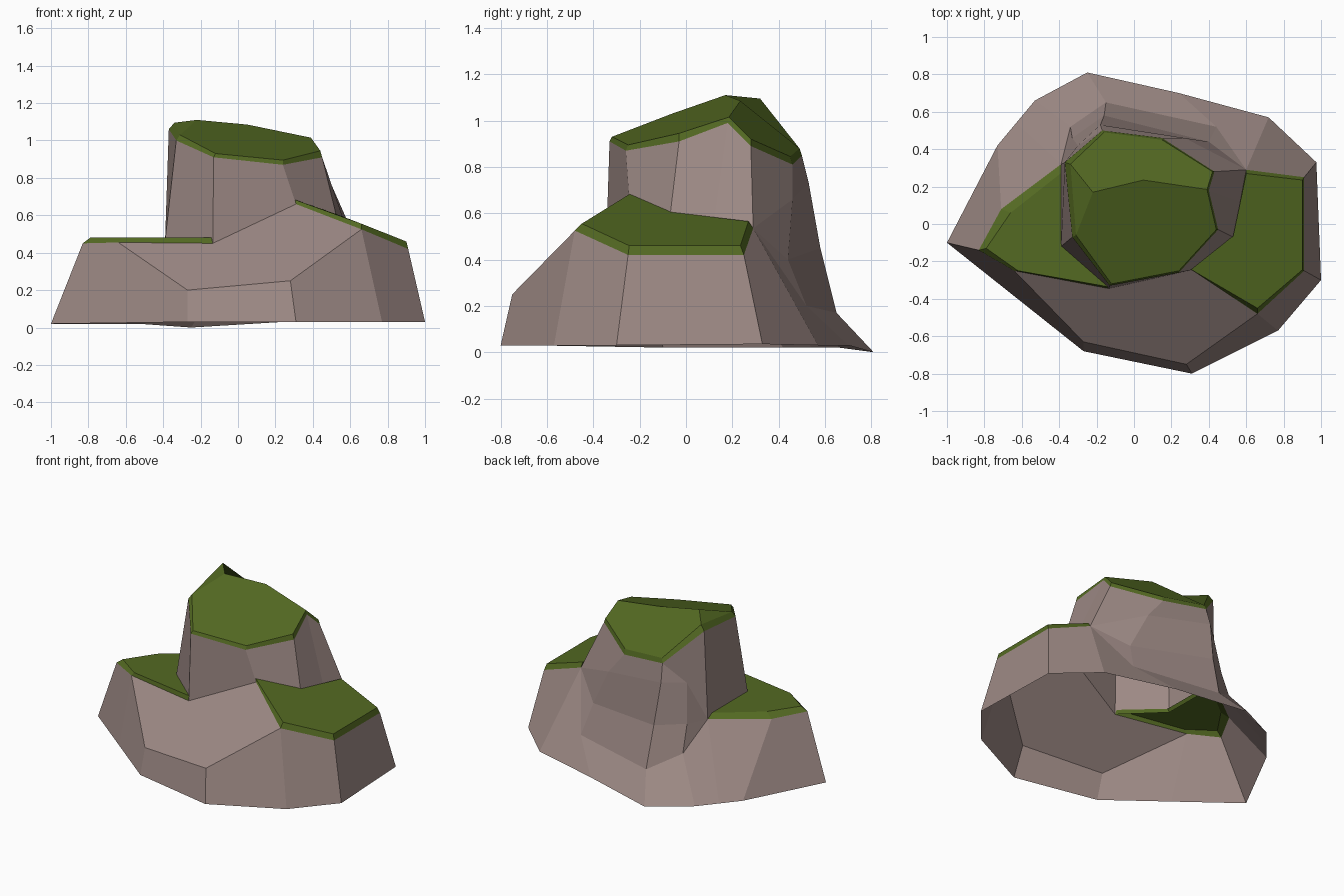
import bpy
import bmesh
from mathutils import Vector

default_cube = bpy.data.objects.get("Cube")
if default_cube:
    bpy.data.objects.remove(default_cube, do_unlink=True)


def make_material(name, colour):
    material = bpy.data.materials.new(name)
    material.use_nodes = True
    material.diffuse_color = (*colour, 1)
    shader = material.node_tree.nodes["Principled BSDF"]
    shader.inputs["Base Color"].default_value = (*colour, 1)
    shader.inputs["Roughness"].default_value = 0.9
    return material


def add_face(bm, points):
    """Add one polygon, skipping repeated corners."""
    corners = []
    for point in points:
        if point not in corners:
            corners.append(point)
    if len(corners) > 2:
        bm.faces.new([bm.verts.new(p) for p in corners])


def loft(bm, lower, upper, closed=False):
    """Join two outlines with a strip of faces."""
    count = len(lower)
    for i in range(count if closed else count - 1):
        j = (i + 1) % count
        add_face(bm, (lower[i], lower[j], upper[j], upper[i]))


def finish(bm, name, material):
    """Weld the strips, turn every face outward and make the object."""
    bmesh.ops.remove_doubles(bm, verts=bm.verts, dist=0.0005)
    core = Vector((0, 0, 0.1))
    for face in bm.faces:
        face.normal_update()
        if face.normal.dot(face.calc_center_median() - core) < 0:
            face.normal_flip()
    mesh = bpy.data.meshes.new(name)
    bm.to_mesh(mesh)
    bm.free()
    mesh.materials.append(material)
    obj = bpy.data.objects.new(name, mesh)
    bpy.context.collection.objects.link(obj)
    return obj


stone = make_material("pinkish_grey_stone", (0.335, 0.25, 0.232))
grass = make_material("moss_green", (0.088, 0.143, 0.016))

# Corners shared between the ledges, the tower and the skirt
left_back = (-.39, .32, .455)
left_front = (-.64, -.25, .455)
tower_front = (-.135, -.345, .45)
tower_left = (-.39, -.12, .46)
right_peak = (.31, -.245, .66)
right_front = (.66, -.48, .525)
right_back = (.6, .29, .535)
right_inner = (.53, -.07, .58)
slope_left = (-.27, -.63, .2)
slope_right = (.28, -.75, .25)
left_outer = [(-.71, .08, .45), (-.83, -.14, .45)]
right_outer = [(.91, -.25, .42), (.91, .25, .42)]
back_foot = [(.44, .52, .2), (-.15, .65, .17), (-.34, .52, .28)]

# Rock skirt: ground outline up to the ledge and slope edges
ground = [(-1, -.1, .02), (-.635, -.39, .025), (-.27, -.68, .03),
          (.31, -.8, .03), (.77, -.57, .03), (1, -.3, .03),
          (.975, .33, .035), (.72, .57, .03), (.24, .7, .03),
          (-.25, .81, 0), (-.53, .66, .02), (-.63, .54, .02),
          (-.73, .42, .02)]
skirt_top = [left_outer[1], left_front, slope_left, slope_right, right_front,
             *right_outer, right_back, *back_foot, left_back, left_outer[0]]
rock = bmesh.new()
loft(rock, ground, skirt_top, closed=True)

# Front slope between the two ledges
add_face(rock, (left_front, slope_left, slope_right, right_front,
                right_peak, tower_front))

# Tower walls, from the right side round the front to the left side
wall_foot = [right_back, (.57, .12, .56), right_inner, right_peak,
             tower_front, tower_left, left_back]
wall_top = [(.43, .28, .89), (.4, .18, .99), (.45, -.03, .91),
            (.24, -.26, .87), (-.13, -.33, .91), (-.33, -.07, 1),
            (-.37, .33, 1.06)]
loft(rock, wall_foot, wall_top)

# Uneven back slope, from the skirt up to the tower rim
rim_back = [(.15, .46, .81), (-.17, .5, .85)]
back_rows = [
    [right_back, *back_foot, left_back],
    [right_back, (.4, .44, .4), (-.16, .58, .45), (-.33, .46, .46), left_back],
    [right_back, (.27, .46, .66), (-.18, .53, .73), (-.3, .42, .72), left_back],
    [wall_top[0], *rim_back, rim_back[1], wall_top[-1]],
]
for lower, upper in zip(back_rows, back_rows[1:]):
    loft(rock, lower, upper)
finish(rock, "rock", stone)


def grass_ledge(name, rim, top):
    bm = bmesh.new()
    loft(bm, rim, top, closed=True)
    add_face(bm, top)
    finish(bm, name, grass)


# Grass on the two ledges, each a bevelled rim and a top
grass_ledge(
    "left_side_ledge_grass",
    [left_back, *left_outer, left_front, tower_front, tower_left],
    [(x, y, .48) for x, y in ((-.38, .28), (-.66, .06), (-.79, -.13),
                              (-.62, -.25), (-.14, -.335), (-.375, -.12))])
grass_ledge(
    "right_side_ledge_grass",
    [right_back, right_outer[1], right_outer[0], right_front, right_peak,
     right_inner],
    [(.6, .27, .565), (.9, .235, .46), (.9, -.245, .46), (.66, -.45, .555),
     (.3, -.24, .685), (.53, -.065, .605)])

# Grass on the tower: rim, front slope, back slope and a small side facet
cap_rim = wall_top + rim_back[::-1]
cap_top = [(.42, .28, .92), (.39, .185, 1.015), (.44, -.03, .945),
           (.24, -.25, .895), (-.12, -.32, .93), (-.31, -.06, 1.03),
           (-.34, .32, 1.095), (-.16, .49, .88), (.15, .45, .845)]
ridge = [(-.22, .17, 1.11), (.05, .235, 1.085)]
cap = bmesh.new()
loft(cap, cap_rim, cap_top, closed=True)
add_face(cap, cap_top[1:6] + ridge)
add_face(cap, (cap_top[5], cap_top[6], ridge[0]))
add_face(cap, cap_top[6:] + cap_top[:2] + ridge[::-1])
finish(cap, "tower_grass", grass)
